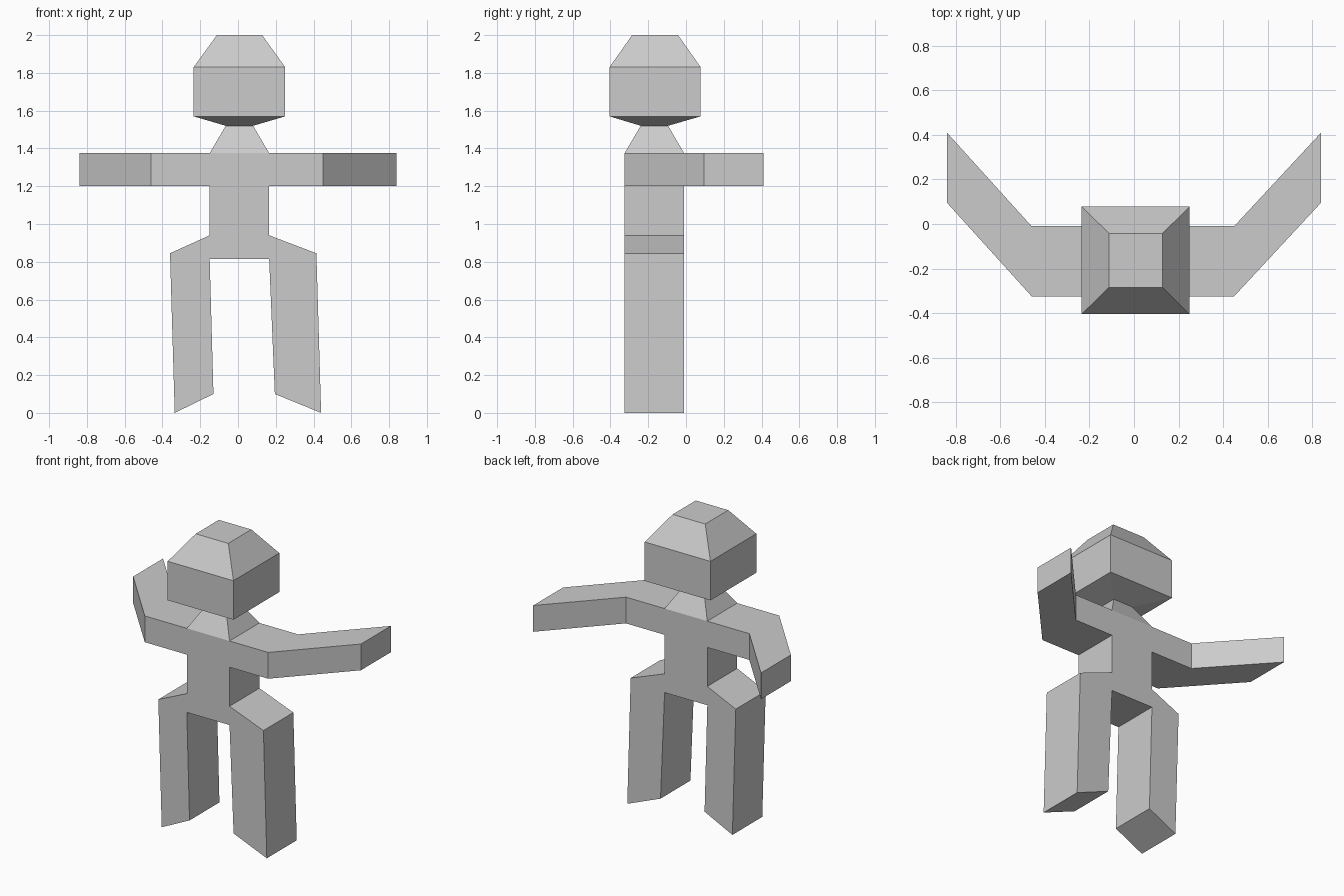
import bpy
import bmesh
from mathutils import Vector

cube = bpy.data.objects.get("Cube")
if cube:
    bpy.data.objects.remove(cube, do_unlink=True)

grey = bpy.data.materials.new("plain_grey")
grey.use_nodes = True
colour = (0.6, 0.6, 0.6, 1)
grey.diffuse_color = colour
grey.node_tree.nodes["Principled BSDF"].inputs["Base Color"].default_value = colour

FRONT, BACK = -0.325, -0.01      # body depth
RIGHT, LEFT = -0.15, 0.165       # torso sides
ARM_LOW, ARM_TOP = 1.2, 1.375


def finish(name, bm):
    bmesh.ops.recalc_face_normals(bm, faces=bm.faces)
    mesh = bpy.data.meshes.new(name)
    bm.to_mesh(mesh)
    bm.free()
    mesh.materials.append(grey)
    obj = bpy.data.objects.new(name, mesh)
    bpy.context.collection.objects.link(obj)
    return obj


def prism(name, outline, offset):
    """Closed solid made by sweeping a flat outline along an offset."""
    bm = bmesh.new()
    face = bm.faces.new([bm.verts.new(p) for p in outline])
    swept = bmesh.ops.extrude_face_region(bm, geom=[face], use_keep_orig=True)
    verts = [v for v in swept["geom"] if isinstance(v, bmesh.types.BMVert)]
    bmesh.ops.translate(bm, verts=verts, vec=Vector(offset))
    return finish(name, bm)


def front_prism(name, points):
    return prism(name, [(x, FRONT, z) for x, z in points], (0, BACK - FRONT, 0))


def loft(name, sections):
    """Stack of rectangles (x0, x1, y0, y1, z) joined by side faces."""
    bm = bmesh.new()
    rings = [[bm.verts.new(p) for p in
              ((x0, y0, z), (x1, y0, z), (x1, y1, z), (x0, y1, z))]
             for x0, x1, y0, y1, z in sections]
    for low, high in zip(rings, rings[1:]):
        for i in range(4):
            j = (i + 1) % 4
            bm.faces.new((low[i], low[j], high[j], high[i]))
    bm.faces.new(rings[0])
    bm.faces.new(rings[-1])
    return finish(name, bm)


# Torso
front_prism("torso", [(RIGHT, 0.815), (LEFT, 0.815), (LEFT, ARM_TOP), (RIGHT, ARM_TOP)])

# Legs with sloping hips and slanted feet
front_prism("right_leg", [(RIGHT, 0.94), (-0.36, 0.845), (-0.335, 0),
                          (-0.13, 0.1), (RIGHT, 0.815)])
front_prism("left_leg", [(LEFT, 0.94), (0.415, 0.845), (0.44, 0),
                         (0.195, 0.1), (LEFT, 0.815)])

# Arms, bent backwards at the elbow
for name, shoulder, elbow, hand in (("right_arm", RIGHT, -0.46, -0.84),
                                    ("left_arm", LEFT, 0.45, 0.84)):
    plan = [(shoulder, FRONT), (elbow, FRONT), (hand, 0.095),
            (hand, 0.41), (elbow, BACK), (shoulder, BACK)]
    prism(name, [(x, y, ARM_LOW) for x, y in plan], (0, 0, ARM_TOP - ARM_LOW))

# Neck and head
throat = (-0.065, 0.08, -0.24, -0.095, 1.52)
loft("neck", [(RIGHT, LEFT, FRONT, BACK, ARM_TOP), throat])
loft("head", [throat,
              (-0.235, 0.25, -0.405, 0.078, 1.57),
              (-0.235, 0.25, -0.405, 0.078, 1.83),
              (-0.112, 0.128, -0.285, -0.042, 2.0)])
